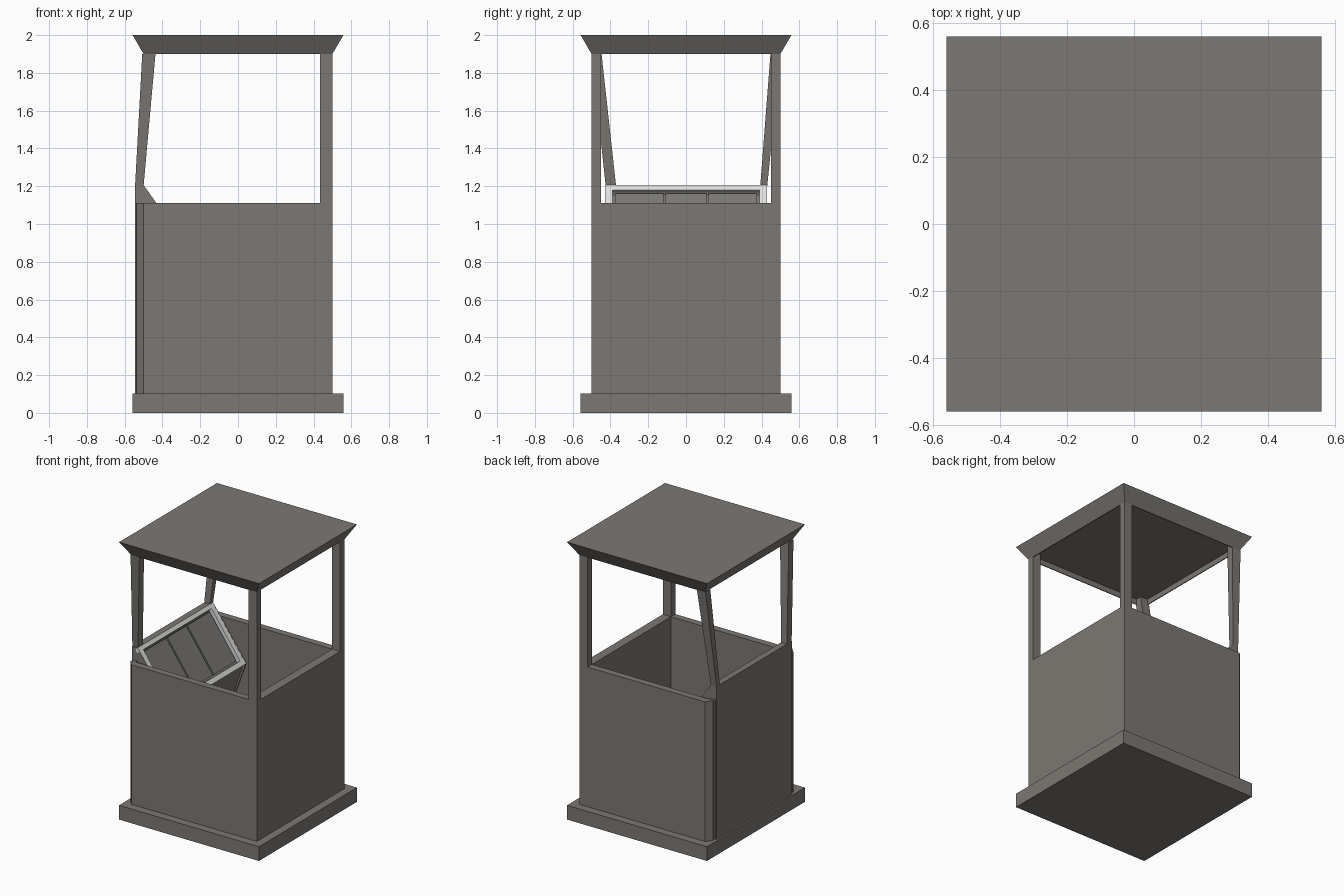
import bpy
from mathutils import Vector

if "Cube" in bpy.data.objects:
    bpy.data.objects.remove(bpy.data.objects["Cube"])


def material(name, rgb):
    m = bpy.data.materials.new(name)
    m.diffuse_color = (*rgb, 1)
    m.use_nodes = True
    m.node_tree.nodes["Principled BSDF"].inputs["Base Color"].default_value = m.diffuse_color
    return m


STONE = material("warm_grey", (0.2, 0.187, 0.174))
WHITE = material("off_white", (0.75, 0.75, 0.74))
PANEL = material("panel_grey", (0.19, 0.185, 0.175))


def hull(name, lower, upper, mat):
    """Solid between two matching point rings (counter-clockwise from above)."""
    n = len(lower)
    faces = [tuple(reversed(range(n))), tuple(range(n, 2 * n))]
    faces += [(i, (i + 1) % n, n + (i + 1) % n, n + i) for i in range(n)]
    me = bpy.data.meshes.new(name)
    me.from_pydata([tuple(p) for p in lower + upper], [], faces)
    me.materials.append(mat)
    ob = bpy.data.objects.new(name, me)
    bpy.context.collection.objects.link(ob)
    return ob


def rect(x0, x1, y0, y1, z):
    return [(x0, y0, z), (x1, y0, z), (x1, y1, z), (x0, y1, z)]


def box(name, x0, x1, y0, y1, z0, z1, mat=STONE):
    return hull(name, rect(x0, x1, y0, y1, z0), rect(x0, x1, y0, y1, z1), mat)


# base slab
box("base_slab", -0.558, 0.558, -0.558, 0.558, 0, 0.103)

# half-height front and back walls, chamfered at the left-hand corners
for s, n in ((-1, "front"), (1, "back")):
    outline = [(-0.5, 0.5 * s), (-0.537, 0.457 * s), (-0.5, 0.45 * s),
               (0.5, 0.45 * s), (0.5, 0.5 * s)]
    if s > 0:
        outline = outline[:]
    else:
        outline = outline[::-1]
    hull(n + "_wall", [(x, y, 0.1) for x, y in outline],
         [(x, y, 1.11) for x, y in outline], STONE)

# side walls and upright right-hand posts
box("right_wall", 0.435, 0.5, -0.45, 0.45, 0.1, 1.11)
box("left_wall", -0.545, -0.5, -0.43, 0.43, 0.1, 1.205)
box("left_wall_core", -0.535, -0.5, -0.45, 0.45, 0.1, 1.11)
box("front_right_post", 0.435, 0.5, -0.5, -0.45, 1.11, 1.9)
box("back_right_post", 0.435, 0.5, 0.45, 0.5, 1.11, 1.9)

# leaning left-hand posts
hull("front_left_post", rect(-0.545, -0.5, -0.425, -0.37, 1.2),
     rect(-0.507, -0.437, -0.5, -0.447, 1.9), STONE)
hull("back_left_post", rect(-0.545, -0.5, 0.393, 0.43, 1.2),
     rect(-0.507, -0.437, 0.447, 0.5, 1.9), STONE)

# flared roof: solid upper slab and a thin rim beneath
CEIL, MID, INNER = 1.94, 0.523, 0.494
hull("roof_slab", rect(-MID, MID, -MID, MID, CEIL),
     rect(-0.558, 0.558, -0.558, 0.558, 2.0), STONE)
for s, n in ((-1, "front"), (1, "back")):
    y = sorted((INNER * s, 0.5 * s))
    yt = sorted((INNER * s, MID * s))
    hull(n + "_roof_rim", rect(-0.5, 0.5, *y, 1.9),
         rect(-MID, MID, *yt, CEIL), STONE)
for s, n in ((-1, "left"), (1, "right")):
    x = sorted((INNER * s, 0.5 * s))
    xt = sorted((INNER * s, MID * s))
    hull(n + "_roof_rim", rect(*x, -INNER, INNER, 1.9),
         rect(*xt, -INNER, INNER, CEIL), STONE)
# post heads reaching the ceiling inside the rim
for y0, y1, n in ((-0.495, -0.45, "front"), (0.45, 0.495, "back")):
    box(n + "_right_post_head", 0.435, 0.495, y0, y1, 1.9, CEIL)
    box(n + "_left_post_head", -0.495, -0.437, y0, y1, 1.9, CEIL)

# sloping console wedge against the left wall, with side cheeks
TOP, LOW = Vector((-0.5, 0, 1.205)), Vector((-0.235, 0, 0.833))
DOWN = (LOW - TOP).normalized()
LENGTH = (LOW - TOP).length
OUT = Vector((-DOWN.z, 0, DOWN.x))
FOOT = Vector((-0.5, 0, 0.1))


def wedge(name, y0, y1, depth):
    ring = [LOW - OUT * depth, FOOT, TOP - OUT * depth]
    return hull(name, [p + Vector((0, y0, 0)) for p in ring],
                [p + Vector((0, y1, 0)) for p in ring], STONE)


wedge("console_body", -0.425, 0.425, 0.03)
wedge("console_front_cheek", -0.43, -0.425, 0)
wedge("console_back_cheek", 0.425, 0.43, 0)


def slope_box(name, v0, v1, y0, y1, n0, n1, mat):
    """Box lying on the console slope: v runs down it, n points out of it."""
    def ring(n):
        return [TOP + DOWN * v + OUT * n + Vector((0, y, 0))
                for v, y in ((v0, y0), (v1, y0), (v1, y1), (v0, y1))]
    return hull(name, ring(n0), ring(n1), mat)


# white frame and three control panels
END = LENGTH - 0.035
slope_box("console_frame_top", 0, 0.03, -0.43, 0.43, -0.025, 0.001, WHITE)
slope_box("console_frame_bottom", END, LENGTH, -0.43, 0.43, -0.025, 0.001, WHITE)
slope_box("console_frame_front", 0.03, END, -0.425, -0.388, -0.03, 0, WHITE)
slope_box("console_frame_back", 0.03, END, 0.388, 0.425, -0.03, 0, WHITE)
# thin white edging over the cheeks
for s, n in ((-1, "front"), (1, "back")):
    slope_box(n + "_cheek_edging", 0.03, END, *sorted((0.425 * s, 0.43 * s)), 0, 0.001, WHITE)
for i, (a, b) in enumerate(((-0.375, -0.12), (-0.108, 0.108), (0.12, 0.375))):
    slope_box(f"control_panel_{i + 1}", 0.043, END - 0.013, a, b, -0.031, -0.016, PANEL)
